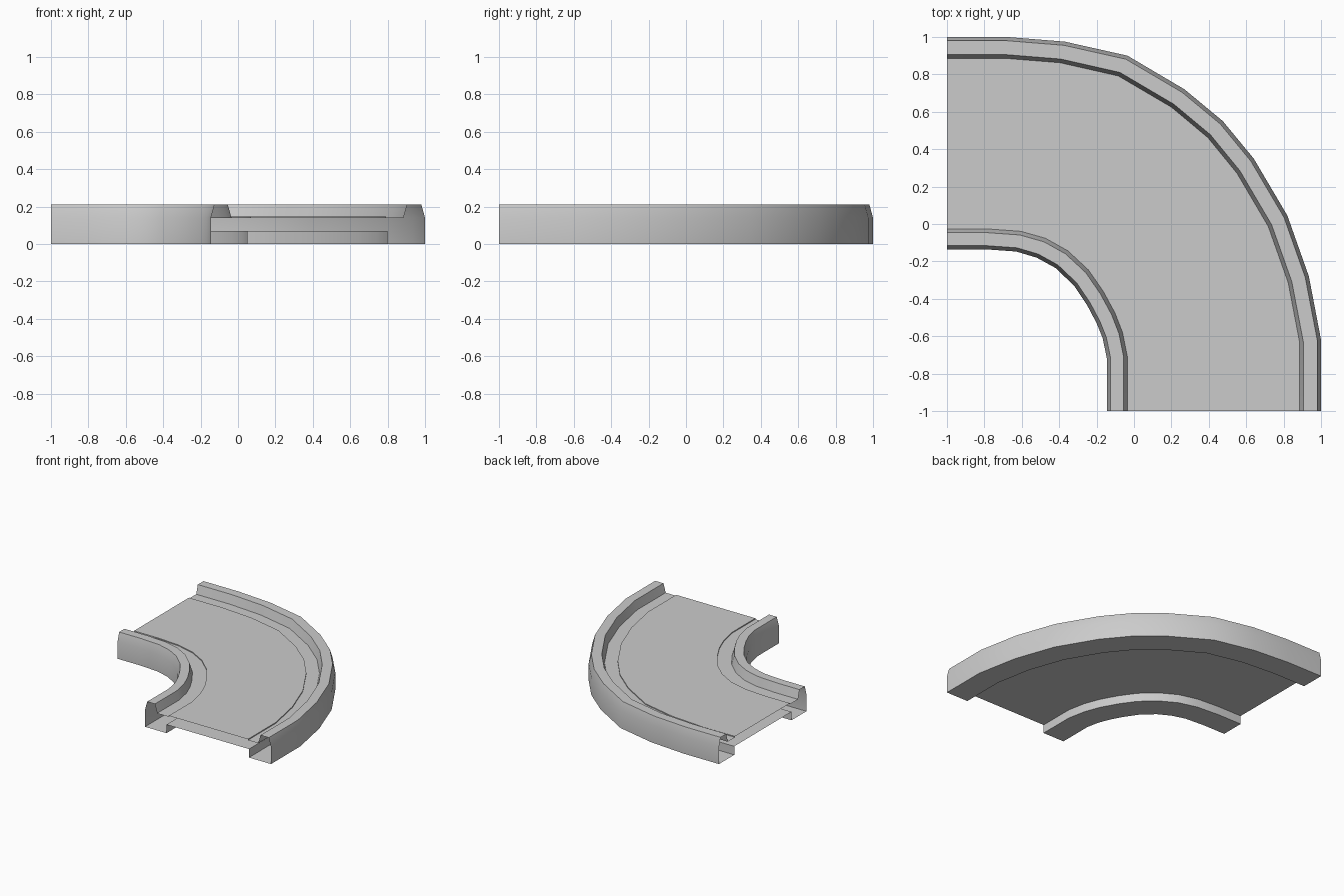
import bpy
import bmesh
from math import radians
from mathutils import Vector

cube = bpy.data.objects.get("Cube")
if cube:
    bpy.data.objects.remove(cube, do_unlink=True)

grey = bpy.data.materials.new("mid grey")
grey.use_nodes = True
colour = (0.6, 0.6, 0.6, 1)
grey.diffuse_color = colour
grey.node_tree.nodes["Principled BSDF"].inputs["Base Color"].default_value = colour

# Plan of the bend: matching points on the outer and inner edges
OUTER = [(-1, 1), (-.68, 1), (-.37, .975), (-.035, .9), (.27, .72), (.475, .55),
         (.64, .35), (.82, .045), (.935, -.28), (1, -.62), (1, -1)]
INNER = [(-1, -.135), (-.8, -.135), (-.63, -.147), (-.52, -.18), (-.42, -.235), (-.32, -.33),
         (-.25, -.435), (-.2, -.53), (-.167, -.612), (-.145, -.72), (-.145, -1)]
EDGE = INNER[-1][0]


def sweep(name, profile):
    """Sweep an open (x, z) section, as seen at the front end, round the bend."""
    bm = bmesh.new()
    rows = []
    for inner, outer in zip(INNER, OUTER):
        row = []
        for x, z in profile:
            p = Vector(inner).lerp(Vector(outer), (x - EDGE) / (1 - EDGE))
            row.append(bm.verts.new((p.x, p.y, z)))
        rows.append(row)
    for a, b in zip(rows, rows[1:]):
        for i in range(len(profile) - 1):
            bm.faces.new((a[i], a[i + 1], b[i + 1], b[i]))
    mesh = bpy.data.meshes.new(name)
    bm.to_mesh(mesh)
    bm.free()
    mesh.materials.append(grey)
    obj = bpy.data.objects.new(name, mesh)
    bpy.context.collection.objects.link(obj)
    bpy.ops.object.select_all(action='DESELECT')
    obj.select_set(True)
    bpy.context.view_layer.objects.active = obj
    bpy.ops.object.shade_smooth_by_angle(angle=radians(30))


# Heights: underside of deck, ledge beside it, deck surface, top of rails
UNDER, LEDGE, DECK, TOP = .07, .14, .148, .212

# Hollow parts with open ends; sections run clockwise so faces point outward
sweep("inner_rail", [(.05, UNDER), (.05, 0), (EDGE, 0), (EDGE, LEDGE), (-.125, TOP),
                     (-.055, TOP), (-.035, LEDGE), (.07, LEDGE), (.07, DECK)])
sweep("deck_top", [(.07, DECK), (.79, DECK)])
sweep("outer_rail", [(.79, DECK), (.79, LEDGE), (.885, LEDGE), (.905, TOP), (.98, TOP),
                     (1, LEDGE), (1, 0), (.8, 0), (.8, UNDER)])
sweep("deck_underside", [(.8, UNDER), (.05, UNDER)])
